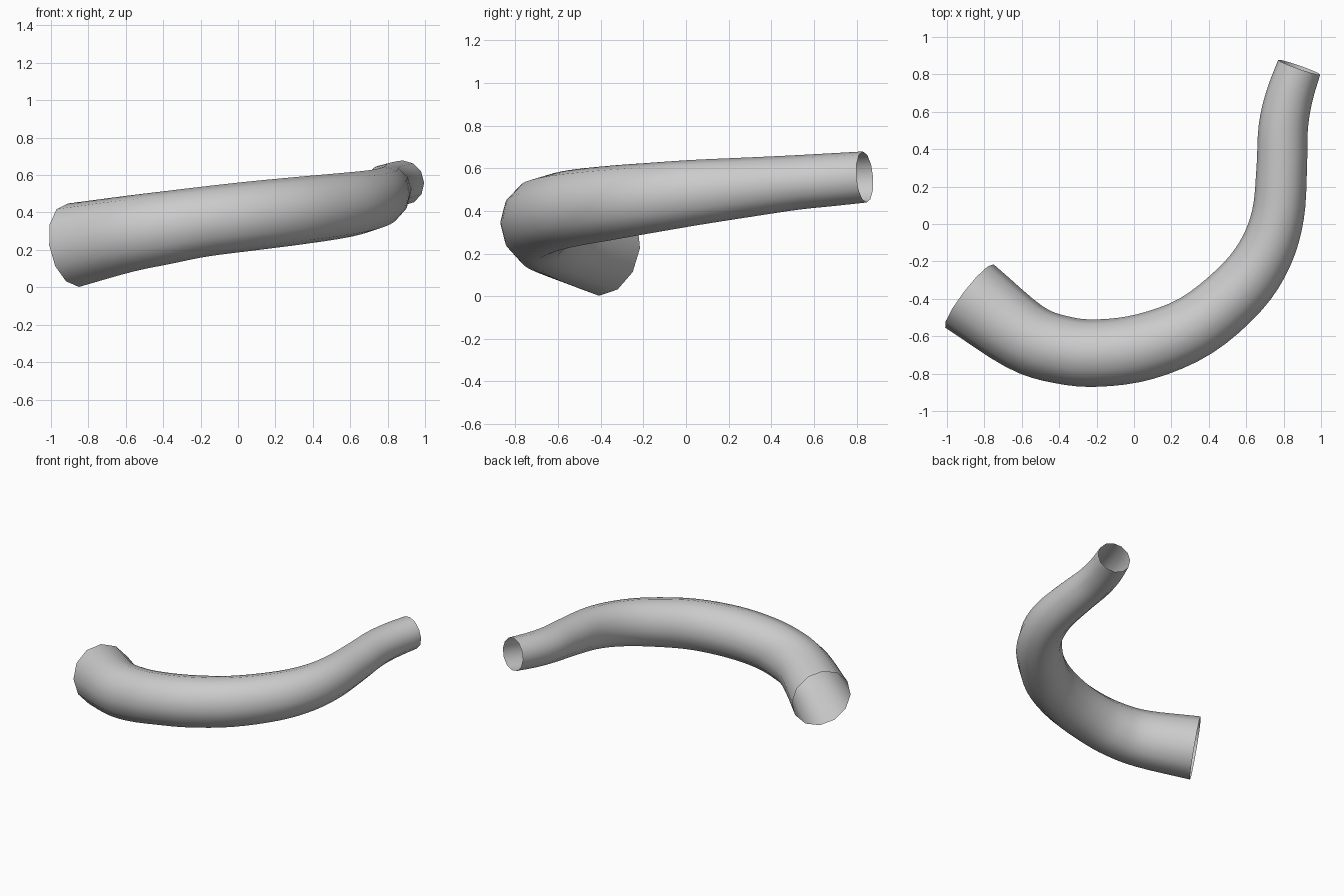
import bpy, bmesh, math
from mathutils import Vector

if "Cube" in bpy.data.objects:
    bpy.data.objects.remove(bpy.data.objects["Cube"])

# Centre line stations: x, y, z, sideways radius, upright radius
STATIONS = [
    (-0.880, -0.385, 0.225, 0.213, 0.226),
    (-0.590, -0.600, 0.285, 0.190, 0.204),
    (-0.390, -0.672, 0.318, 0.182, 0.195),
    (-0.190, -0.690, 0.350, 0.180, 0.187),
    (0.060, -0.655, 0.380, 0.178, 0.185),
    (0.330, -0.545, 0.410, 0.170, 0.181),
    (0.565, -0.350, 0.438, 0.162, 0.174),
    (0.700, -0.160, 0.462, 0.150, 0.164),
    (0.770, 0.050, 0.487, 0.140, 0.153),
    (0.790, 0.300, 0.512, 0.135, 0.139),
    (0.798, 0.515, 0.533, 0.132, 0.128),
    (0.830, 0.680, 0.546, 0.126, 0.124),
    (0.883, 0.838, 0.559, 0.119, 0.120),
]
SIDES, STEPS = 12, 4


def spline(points, steps):
    """Smooth curve through the stations, radii included."""
    first = [2 * a - b for a, b in zip(points[0], points[1])]
    last = [2 * a - b for a, b in zip(points[-1], points[-2])]
    pts = [first] + list(points) + [last]
    out = []
    for i in range(1, len(pts) - 2):
        for s in range(steps):
            t = s / steps
            out.append([0.5 * (2 * b + (c - a) * t + (2*a - 5*b + 4*c - d) * t**2
                               + (3*b - a - 3*c + d) * t**3)
                        for a, b, c, d in zip(*pts[i - 1:i + 3])])
    return out + [list(points[-1])]


# Open tapered bent tube
path = spline(STATIONS, STEPS)
bm = bmesh.new()
rings = []
for i, p in enumerate(path):
    before, after = path[max(i - 1, 0)], path[min(i + 1, len(path) - 1)]
    tangent = (Vector(after[:3]) - Vector(before[:3])).normalized()
    side = tangent.cross(Vector((0, 0, 1))).normalized()
    up = side.cross(tangent)
    ring = []
    for k in range(SIDES):
        a = 2 * math.pi * k / SIDES
        ring.append(bm.verts.new(Vector(p[:3]) + side * p[3] * math.cos(a)
                                 + up * p[4] * math.sin(a)))
    rings.append(ring)
for r0, r1 in zip(rings, rings[1:]):
    for k in range(SIDES):
        n = (k + 1) % SIDES
        bm.faces.new((r0[k], r0[n], r1[n], r1[k]))
bmesh.ops.recalc_face_normals(bm, faces=bm.faces)
# Make sure the open shell faces outwards
f = bm.faces[:][0]
if f.normal.dot(f.calc_center_median() - Vector(STATIONS[0][:3])) < 0:
    bmesh.ops.reverse_faces(bm, faces=bm.faces)
for f in bm.faces:
    f.smooth = True
mesh = bpy.data.meshes.new("bent_tube")
bm.to_mesh(mesh)
bm.free()
tube = bpy.data.objects.new("bent_tube", mesh)
bpy.context.collection.objects.link(tube)
